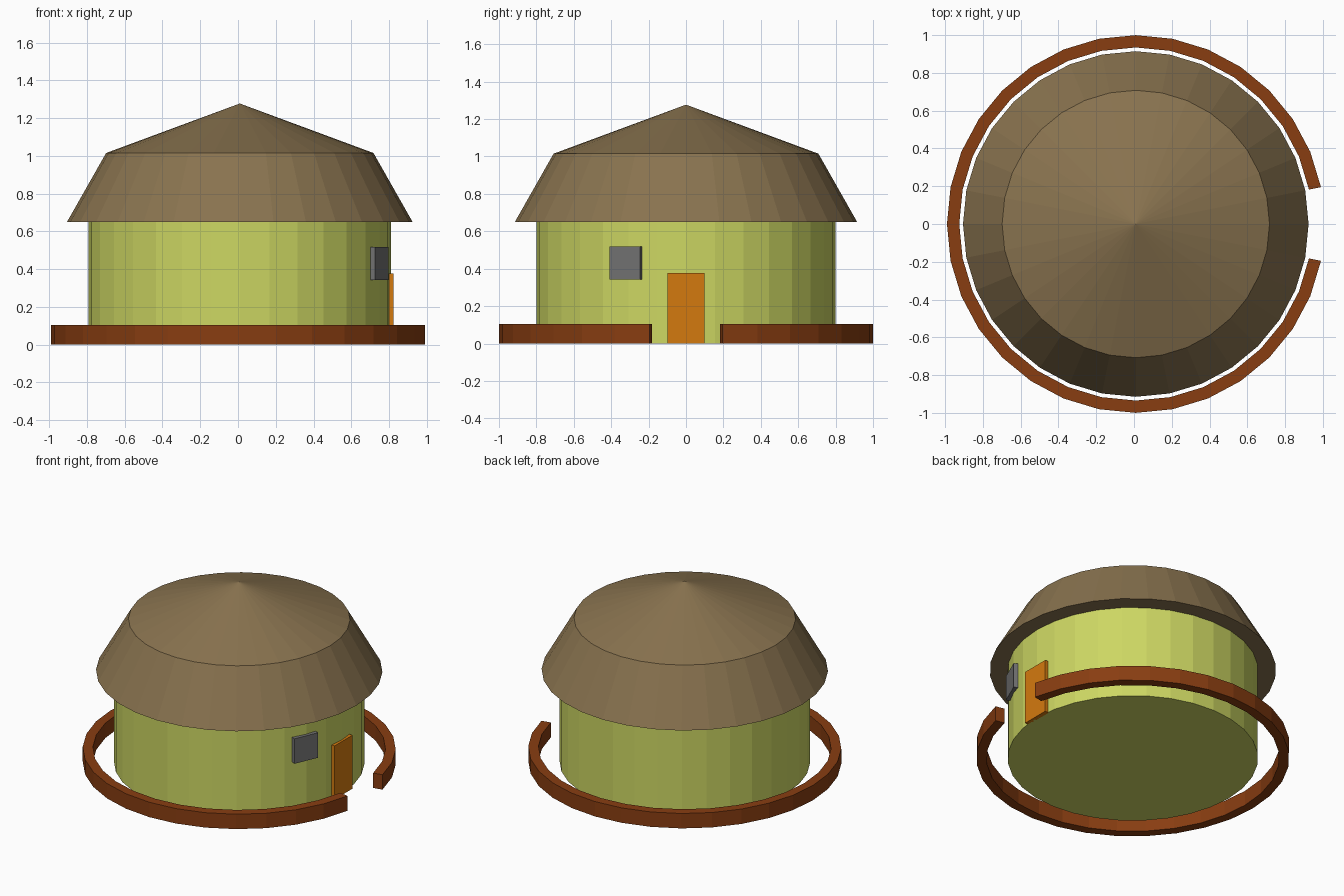
import bpy, bmesh, math
from mathutils import Matrix

if "Cube" in bpy.data.objects:
    bpy.data.objects.remove(bpy.data.objects["Cube"])

SIDES = 32
CX = 0.0095          # shared axis of the round parts
STEP = 2 * math.pi / SIDES


def material(name, srgb):
    m = bpy.data.materials.new(name)
    lin = [(c / 255 / 12.92) if c < 11 else ((c / 255 + 0.055) / 1.055) ** 2.4 for c in srgb]
    m.diffuse_color = (*lin, 1)
    m.use_nodes = True
    m.node_tree.nodes["Principled BSDF"].inputs["Base Color"].default_value = m.diffuse_color
    return m


def finish(name, bm, mat):
    bmesh.ops.recalc_face_normals(bm, faces=bm.faces)
    mesh = bpy.data.meshes.new(name)
    bm.to_mesh(mesh)
    bm.free()
    mesh.materials.append(mat)
    ob = bpy.data.objects.new(name, mesh)
    bpy.context.collection.objects.link(ob)
    return ob


def ring(bm, r, z):
    return [bm.verts.new((CX + r * math.cos(i * STEP), r * math.sin(i * STEP), z))
            for i in range(SIDES)]


def bridge(bm, a, b):
    for i in range(SIDES):
        j = (i + 1) % SIDES
        bm.faces.new((a[i], a[j], b[j], b[i]))


def wall_panel(name, angle, r_in, r_out, width, z0, z1, mat):
    """Thin box standing on the round wall, facing outward at the given angle."""
    bm = bmesh.new()
    bmesh.ops.create_cube(bm, size=1)
    bmesh.ops.scale(bm, vec=(r_out - r_in, width, z1 - z0), verts=bm.verts)
    bmesh.ops.translate(bm, vec=((r_in + r_out) / 2, 0, (z0 + z1) / 2), verts=bm.verts)
    bmesh.ops.transform(bm, matrix=Matrix.Translation((CX, 0, 0)) @ Matrix.Rotation(angle, 4, 'Z'),
                        verts=bm.verts)
    return finish(name, bm, mat)


green = material("lime plaster", (205, 215, 99))
thatch = material("brown thatch", (137, 115, 79))
rust = material("red brown wood", (136, 61, 17))
orange = material("orange door paint", (212, 122, 15))
grey = material("grey shutter", (114, 114, 114))

# Round wall
bm = bmesh.new()
low, high = ring(bm, 0.80, 0), ring(bm, 0.80, 0.65)
bridge(bm, low, high)
bm.faces.new(low)
bm.faces.new(high)
finish("wall", bm, green)

# Two-pitch thatched roof
bm = bmesh.new()
eave, bend = ring(bm, 0.915, 0.65), ring(bm, 0.708, 1.015)
bridge(bm, eave, bend)
bm.faces.new(eave)
apex = bm.verts.new((CX, 0, 1.277))
for i in range(SIDES):
    bm.faces.new((bend[i], bend[(i + 1) % SIDES], apex))
finish("roof", bm, thatch)

# Low fence ring, open in front of the door
bm = bmesh.new()
sections = []
for i in range(1, SIDES):
    c, s = math.cos(i * STEP), math.sin(i * STEP)
    sections.append([bm.verts.new((CX + r * c, r * s, z))
                     for r, z in ((0.935, 0), (1.0, 0), (1.0, 0.105), (0.935, 0.105))])
for a, b in zip(sections, sections[1:]):
    for k in range(4):
        n = (k + 1) % 4
        bm.faces.new((a[k], a[n], b[n], b[k]))
bm.faces.new(sections[0])
bm.faces.new(sections[-1])
finish("fence", bm, rust)

# Door and window
wall_panel("door", 0, 0.785, 0.815, 0.20, 0, 0.377, orange)
wall_panel("window", math.radians(-23.5), 0.79, 0.82, 0.176, 0.342, 0.518, grey)
